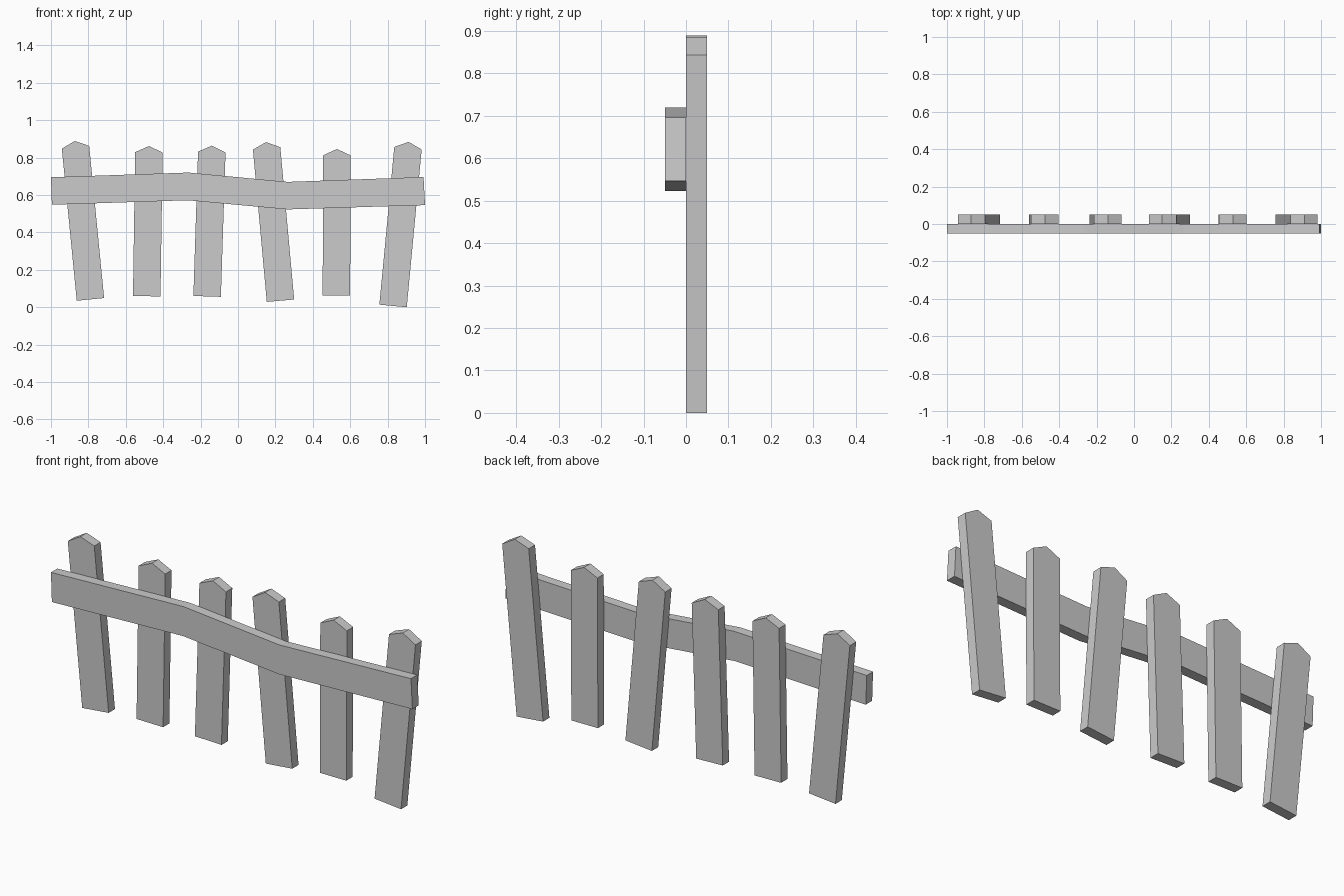
import bpy
import bmesh
from mathutils import Vector

if "Cube" in bpy.data.objects:
    bpy.data.objects.remove(bpy.data.objects["Cube"])


def plank(name, outline, y0, y1):
    """Extrude a front-view (x, z) outline from y0 to y1."""
    bm = bmesh.new()
    face = bm.faces.new([bm.verts.new((x, y0, z)) for x, z in outline])
    new = bmesh.ops.extrude_face_region(bm, geom=[face])["geom"]
    verts = [g for g in new if isinstance(g, bmesh.types.BMVert)]
    bmesh.ops.translate(bm, verts=verts, vec=(0, y1 - y0, 0))
    bmesh.ops.recalc_face_normals(bm, faces=bm.faces[:])
    mesh = bpy.data.meshes.new(name)
    bm.to_mesh(mesh)
    bm.free()
    obj = bpy.data.objects.new(name, mesh)
    bpy.context.collection.objects.link(obj)
    return obj


def picket(name, base, tip, half=0.0735, point=0.034):
    """Leaning pointed board from its base centre to its tip."""
    base, tip = Vector(base), Vector(tip)
    up = (tip - base).normalized()
    side = Vector((up.y, -up.x)) * half
    shoulder = tip - up * point
    plank(name, [base - side, base + side, shoulder + side, tip, shoulder - side], 0, 0.05)


# Pickets: base centre and tip in the front view
pickets = [
    ((-0.789, 0.042), (-0.872, 0.889)),
    ((-0.488, 0.059), (-0.476, 0.862)),
    ((-0.165, 0.058), (-0.139, 0.864)),
    ((0.227, 0.035), (0.150, 0.883)),
    ((0.526, 0.062), (0.529, 0.846)),
    ((0.829, 0.007), (0.912, 0.884)),
]
for i, (base, tip) in enumerate(pickets, 1):
    picket(f"picket_{i}", base, tip)

# Warped cross rail on the front
bottom = [(-0.995, 0.548), (-0.27, 0.572), (0.265, 0.523), (1.0, 0.546)]
top = [(0.992, 0.696), (0.265, 0.67), (-0.265, 0.72), (-1.0, 0.695)]
plank("cross_rail", bottom + top, -0.05, 0)
